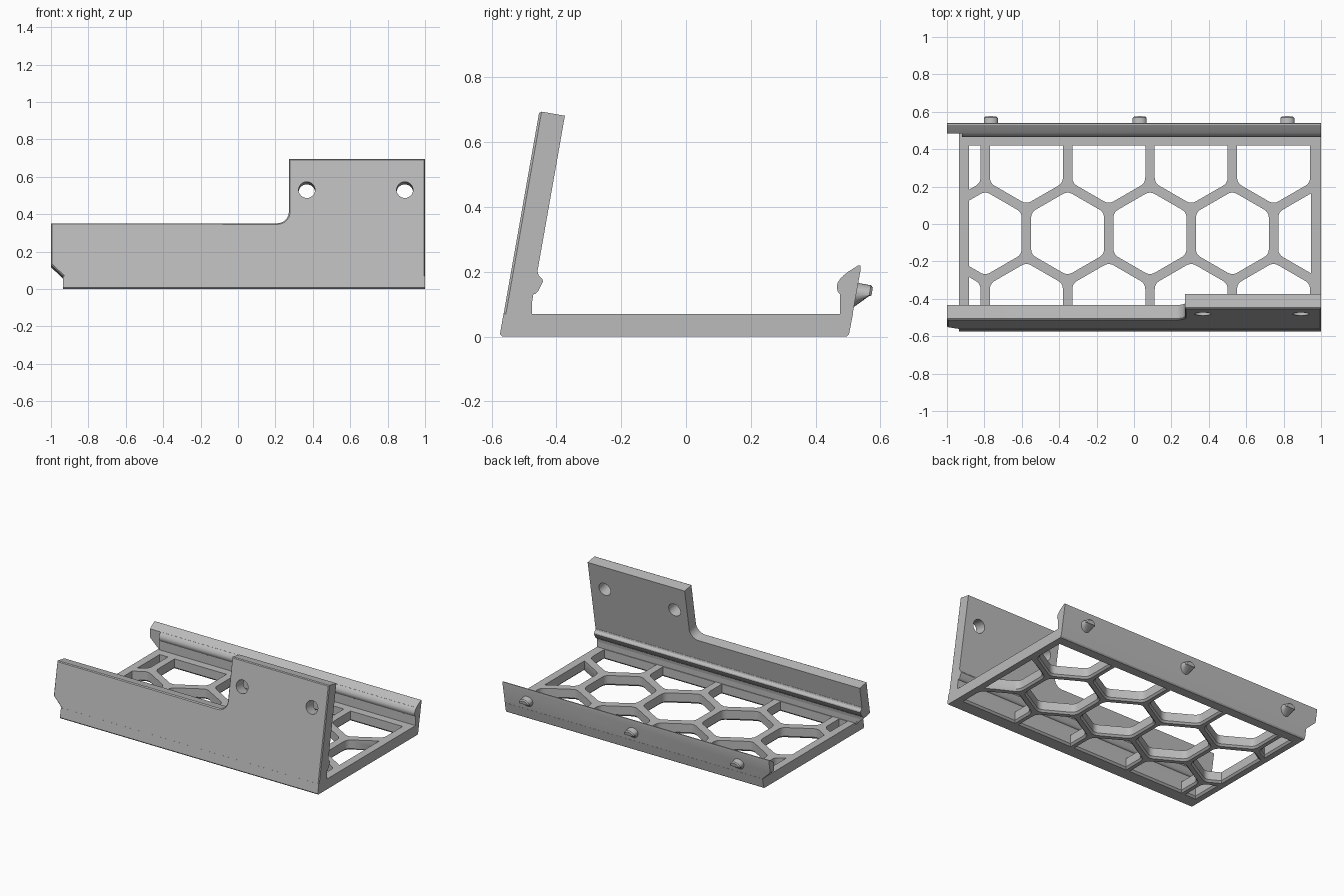
import bpy, bmesh, math
from mathutils import Matrix, Vector

if "Cube" in bpy.data.objects:
    bpy.data.objects.remove(bpy.data.objects["Cube"], do_unlink=True)

grey = bpy.data.materials.new("plain_grey")
grey.use_nodes = True
colour = (0.5, 0.5, 0.5, 1)
grey.diffuse_color = colour
grey.node_tree.nodes["Principled BSDF"].inputs["Base Color"].default_value = colour

TILT = math.radians(10)
ALONG_X = Matrix(((0, 0, 1, 0), (1, 0, 0, 0), (0, 1, 0, 0), (0, 0, 0, 1)))
ALONG_Y = Matrix.Rotation(math.pi / 2, 4, 'X')
FRONT = Matrix.Translation((0, -0.575, 0)) @ Matrix.Rotation(math.pi / 2 - TILT, 4, 'X')
LEFT_END, RIGHT_END = -1.0, 1.0


def loft(bm, rings):
    """Closed solid through rings of equal length."""
    vs = [[bm.verts.new(p) for p in ring] for ring in rings]
    n = len(vs[0])
    for a, b in zip(vs, vs[1:]):
        for i in range(n):
            j = (i + 1) % n
            bm.faces.new((a[i], a[j], b[j], b[i]))
    bm.faces.new(vs[0][::-1])
    return bm.faces.new(vs[-1])


def finish(bm, name, matrix=Matrix()):
    bm.transform(matrix)
    bmesh.ops.recalc_face_normals(bm, faces=bm.faces[:])
    mesh = bpy.data.meshes.new(name)
    bm.to_mesh(mesh)
    bm.free()
    mesh.materials.append(grey)
    ob = bpy.data.objects.new(name, mesh)
    bpy.context.collection.objects.link(ob)
    return ob


def prism(name, pts, lo, hi, matrix=Matrix(), chamfer=0):
    bm = bmesh.new()
    cap = loft(bm, [[(x, y, z) for x, y in pts] for z in (lo, hi - chamfer)])
    if chamfer:
        bmesh.ops.recalc_face_normals(bm, faces=bm.faces[:])
        bmesh.ops.inset_region(bm, faces=[cap], thickness=chamfer, depth=chamfer)
    return finish(bm, name, matrix)


def activate(ob):
    bpy.ops.object.select_all(action='DESELECT')
    ob.select_set(True)
    bpy.context.view_layer.objects.active = ob


def cut(ob, cutter):
    cutter.hide_render = True
    mod = ob.modifiers.new("cut", 'BOOLEAN')
    mod.operation, mod.solver, mod.object = 'DIFFERENCE', 'EXACT', cutter
    activate(ob)
    bpy.ops.object.modifier_apply(modifier=mod.name)
    bpy.data.objects.remove(cutter, do_unlink=True)


def circle(cx, cy, r, n=32):
    return [(cx + r * math.cos(2 * math.pi * i / n), cy + r * math.sin(2 * math.pi * i / n))
            for i in range(n)]


# Honeycomb openings: rounded hexagons trimmed to the floor frame
PITCH, FLAT = 0.4405, 0.39


def hexagon(cx, cy):
    r, d = FLAT / math.sqrt(3), 0.03
    corners = [Vector((cx + r * math.sin(k * math.pi / 3), cy + r * math.cos(k * math.pi / 3)))
               for k in range(6)]
    pts = []
    for k, c in enumerate(corners):
        a = c + (corners[k - 1] - c).normalized() * d
        b = c + (corners[(k + 1) % 6] - c).normalized() * d
        for i in range(6):
            t = i / 5
            pts.append(a * (1 - t) ** 2 + c * 2 * t * (1 - t) + b * t * t)
    return pts


def trim(pts, axis, limit, sign):
    out = []
    for p, q in zip(pts, pts[1:] + pts[:1]):
        dp, dq = sign * (limit - p[axis]), sign * (limit - q[axis])
        if dp >= 0:
            out.append(p)
        if dp * dq < 0:
            out.append(p.lerp(q, dp / (dp - dq)))
    return out


def openings():
    bm = bmesh.new()
    for row in (-1, 0, 1):
        for col in range(-4, 4):
            cx = 0.0855 + PITCH * (col + (0.5 if row else 0))
            pts = hexagon(cx, -0.05 + row * PITCH * math.sqrt(3) / 2)
            for axis, limit, sign in ((0, -0.882, -1), (0, 0.946, 1), (1, -0.47, -1), (1, 0.42, 1)):
                pts = trim(pts, axis, limit, sign) if pts else pts
            if len(pts) < 3:
                continue
            xs, ys = [p.x for p in pts], [p.y for p in pts]
            w, h = max(xs) - min(xs), max(ys) - min(ys)
            mx, my = min(xs) + w / 2, min(ys) + h / 2

            def ring(z, grow):
                return [(mx + (p.x - mx) * (1 + 2 * grow / w),
                         my + (p.y - my) * (1 + 2 * grow / h), z) for p in pts]
            loft(bm, [ring(-0.01, 0.022), ring(0.012, 0), ring(0.1, 0)])
    return finish(bm, "opening_cutter")


floor = prism("honeycomb_floor",
              [(-0.567, 0), (0.495, 0), (0.503, 0.008), (0.515, 0.07), (-0.563, 0.07), (-0.574, 0.008)],
              -0.935, RIGHT_END, ALONG_X)
cut(floor, openings())

# Tall leaning front wall with a stepped top and two screw holes
STEP_X, LOW, HIGH, R = 0.272, 0.358, 0.706, 0.062
fillet = [(STEP_X - R + R * math.sin(a), LOW + R - R * math.cos(a))
          for a in [i * math.pi / 16 for i in range(9)]]
outline = [(-0.925, 0.02), (RIGHT_END, 0.02), (RIGHT_END, HIGH), (STEP_X, HIGH)]
outline += fillet[::-1] + [(LEFT_END, LOW), (LEFT_END, 0.132), (-0.925, 0.061)]
front_wall = prism("front_wall", outline, -0.08, 0, FRONT, chamfer=0.007)
for x in (0.368, 0.892):
    cut(front_wall, prism("hole_cutter", circle(x, 0.538, 0.044), -0.2, 0.1, FRONT))

# Snap ridge and foot along the inside of the front wall
front_ridge = prism("front_ridge",
                    [(-0.52, 0.06), (-0.475, 0.06), (-0.475, 0.13), (-0.465, 0.132), (-0.457, 0.139),
                     (-0.441, 0.17), (-0.443, 0.178), (-0.455, 0.19), (-0.457, 0.2), (-0.49, 0.2)],
                    LEFT_END, RIGHT_END, ALONG_X)

# Low back wall with a hooked top, and its rounded inner lip
back_wall = prism("back_wall",
                  [(0.485, 0.03), (0.5, 0.006), (0.503, 0.008), (0.539, 0.208), (0.538, 0.219),
                   (0.53, 0.219), (0.5, 0.2), (0.485, 0.188)],
                  LEFT_END, RIGHT_END, ALONG_X)
back_lip = prism("back_lip",
                 [(0.475, 0.06), (0.495, 0.06), (0.51, 0.19), (0.49, 0.192), (0.477, 0.18),
                  (0.468, 0.167), (0.465, 0.153), (0.468, 0.14), (0.475, 0.13)],
                 -0.92, RIGHT_END, ALONG_X)

# Clipped lower corner at the right-hand end
for ob in (front_ridge, back_wall):
    cut(ob, prism("corner_cutter", [(-1.1, -0.1), (-0.925, -0.1), (-0.925, 0.06), (-1.1, 0.223)],
                  -1, 1, ALONG_Y))

# Ramped snap pegs on the outside of the back wall
PEG = Matrix.Rotation(-TILT, 4, 'X')
for i, x in enumerate((-0.765, 0.03, 0.82)):
    bm = bmesh.new()
    rings = []
    for depth, wide, up, down in ((-0.01, 0.038, 0.03, 0.05), (0, 0.038, 0.03, 0.045),
                                  (0.04, 0.038, 0.03, 0.004), (0.047, 0.032, 0.024, 0.001)):
        rings.append([(wide * c, depth, s * (up if s > 0 else down)) for c, s in circle(0, 0, 1, 24)])
    loft(bm, rings)
    finish(bm, f"snap_peg_{i + 1}", Matrix.Translation((x, 0.526, 0.136)) @ PEG)

for ob in bpy.context.collection.objects:
    if ob.type == 'MESH' and grey.name in ob.data.materials:
        activate(ob)
        bpy.ops.object.shade_smooth_by_angle(angle=math.radians(30))
